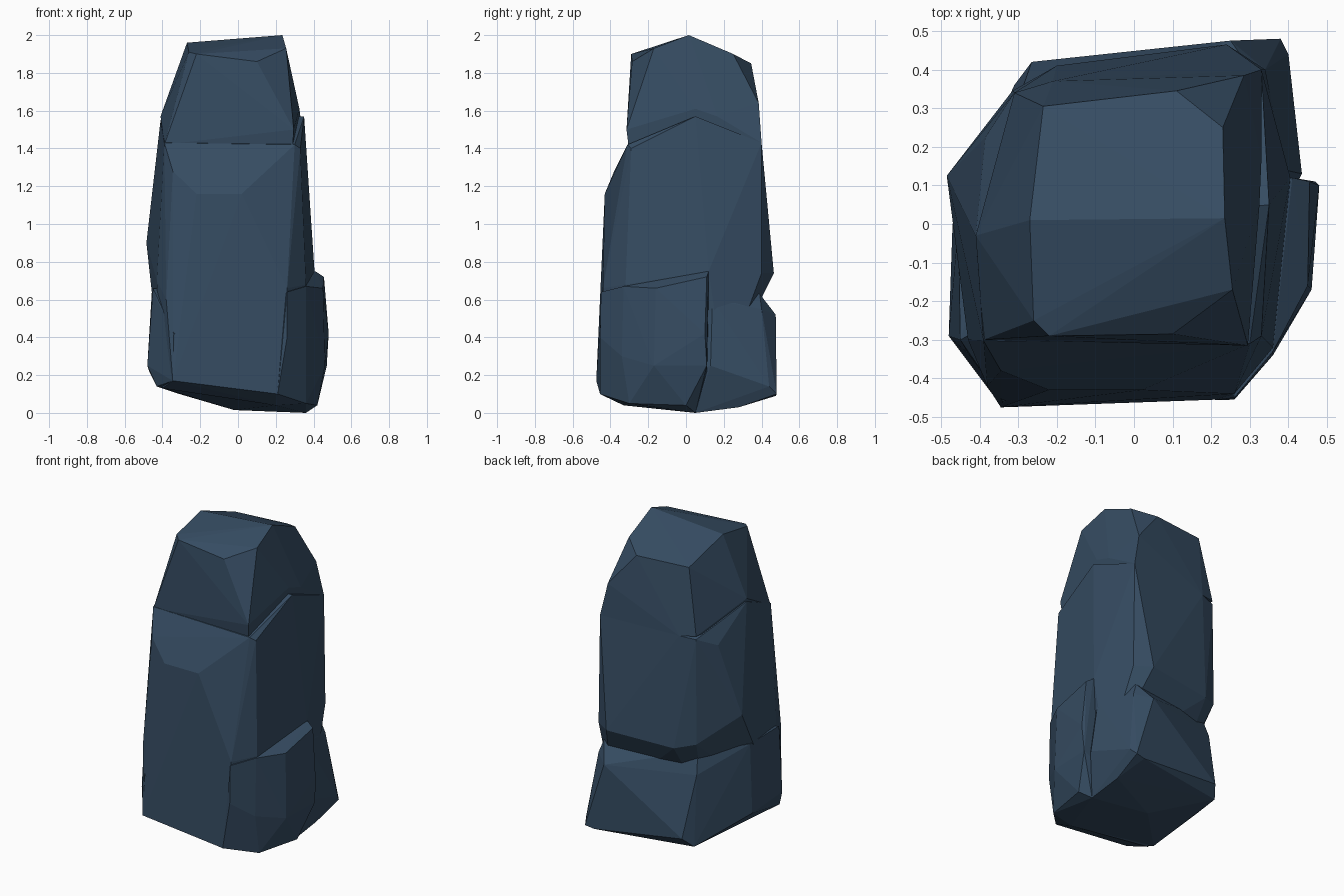
import bpy, bmesh

slate = bpy.data.materials.new("slate_blue")
slate.diffuse_color = (0.036, 0.072, 0.122, 1)


def chunk(name, points):
    """Flat-faced convex boulder spanned by a few corner points."""
    bm = bmesh.new()
    for p in points:
        bm.verts.new(p)
    res = bmesh.ops.convex_hull(bm, input=bm.verts[:])
    junk = {v for v in res["geom_interior"] + res["geom_unused"]
            if isinstance(v, bmesh.types.BMVert) and not v.link_faces}
    bmesh.ops.delete(bm, geom=list(junk), context="VERTS")
    bmesh.ops.dissolve_limit(bm, angle_limit=0.03, verts=bm.verts[:], edges=bm.edges[:])
    bmesh.ops.recalc_face_normals(bm, faces=bm.faces[:])
    me = bpy.data.meshes.new(name)
    bm.to_mesh(me)
    bm.free()
    me.materials.append(slate)
    ob = bpy.data.objects.new(name, me)
    bpy.context.collection.objects.link(ob)
    return ob


# upper rock: ridged crown, set back from the body edge on the right
chunk("rock_head", [
    (-0.27, 0.01, 1.96), (0.235, 0.015, 2.0),
    (-0.235, 0.305, 1.85), (0.11, 0.345, 1.85), (0.23, 0.25, 1.90),
    (-0.26, -0.25, 1.91), (-0.22, -0.29, 1.90), (0.10, -0.285, 1.86), (0.255, -0.17, 1.93),
    (0.285, 0.385, 1.64), (0.33, 0.165, 1.57), (0.325, 0.05, 1.61), (0.295, -0.315, 1.50),
    (-0.41, -0.03, 1.57), (-0.39, -0.30, 1.42), (0.29, -0.305, 1.42), (0.30, 0.05, 1.50),
    (0.33, 0.40, 1.43), (-0.21, 0.37, 1.43), (-0.31, 0.34, 1.44)])

# main rock: sloped front shoulder, bulge on the left, tapering below at the back
chunk("rock_body", [
    (-0.39, -0.302, 1.43), (0.30, -0.31, 1.42), (0.33, -0.29, 1.40),
    (0.35, 0.05, 1.57), (0.33, 0.40, 1.43), (-0.21, 0.37, 1.43), (-0.31, 0.34, 1.42),
    (-0.41, -0.03, 1.55), (-0.345, -0.38, 1.28), (-0.22, -0.43, 1.16), (0.02, -0.43, 1.16),
    (-0.385, 0.225, 1.36), (-0.485, 0.125, 0.90), (-0.39, 0.225, 0.88),
    (-0.45, 0.02, 0.80), (-0.43, -0.30, 0.70),
    (-0.315, 0.345, 0.75), (-0.20, 0.41, 0.72), (0.24, 0.465, 0.74), (0.34, 0.40, 0.74),
    (0.405, 0.12, 0.75), (0.36, -0.32, 0.68), (0.26, -0.44, 0.66), (-0.38, -0.42, 0.60),
    (-0.345, -0.475, 0.17), (0.21, -0.455, 0.10), (-0.40, -0.35, 0.13), (0.20, -0.33, 0.04),
    (-0.20, 0.10, 0.25), (0.38, 0.20, 0.20)])

# low foot wrapping the left and back sides, widening towards the ground
chunk("rock_base", [
    (-0.45, -0.30, 0.66), (-0.455, 0.0, 0.66), (-0.28, 0.28, 0.67), (0.31, 0.39, 0.63),
    (-0.30, 0.32, 0.54), (0.25, 0.475, 0.52), (0.34, 0.40, 0.55),
    (0.39, 0.14, 0.60), (0.435, 0.13, 0.25), (0.40, 0.44, 0.14), (0.38, 0.48, 0.10),
    (0.32, 0.475, 0.09), (-0.265, 0.42, 0.16), (-0.31, 0.36, 0.10),
    (-0.48, -0.29, 0.25), (-0.47, 0.0, 0.22), (-0.34, -0.46, 0.42), (-0.345, -0.47, 0.17),
    (-0.43, -0.335, 0.14), (-0.43, -0.335, 0.60), (0.36, 0.05, 0.0), (0.36, 0.28, 0.03),
    (-0.02, 0.10, 0.015), (0.20, -0.33, 0.04)])

# buttress on the front right corner
chunk("rock_buttress", [
    (0.36, -0.33, 0.67), (0.41, 0.12, 0.75), (0.455, 0.11, 0.72), (0.45, -0.16, 0.66),
    (0.26, -0.45, 0.64), (0.48, 0.10, 0.42), (0.47, 0.11, 0.25), (0.46, -0.17, 0.25),
    (0.36, -0.34, 0.30), (0.21, -0.456, 0.10), (0.26, -0.455, 0.40),
    (0.42, 0.0, 0.04), (0.36, 0.05, 0.0), (0.36, -0.30, 0.05), (0.20, -0.33, 0.04),
    (0.10, -0.20, 0.40), (0.20, 0.12, 0.70), (0.20, 0.12, 0.10)])
